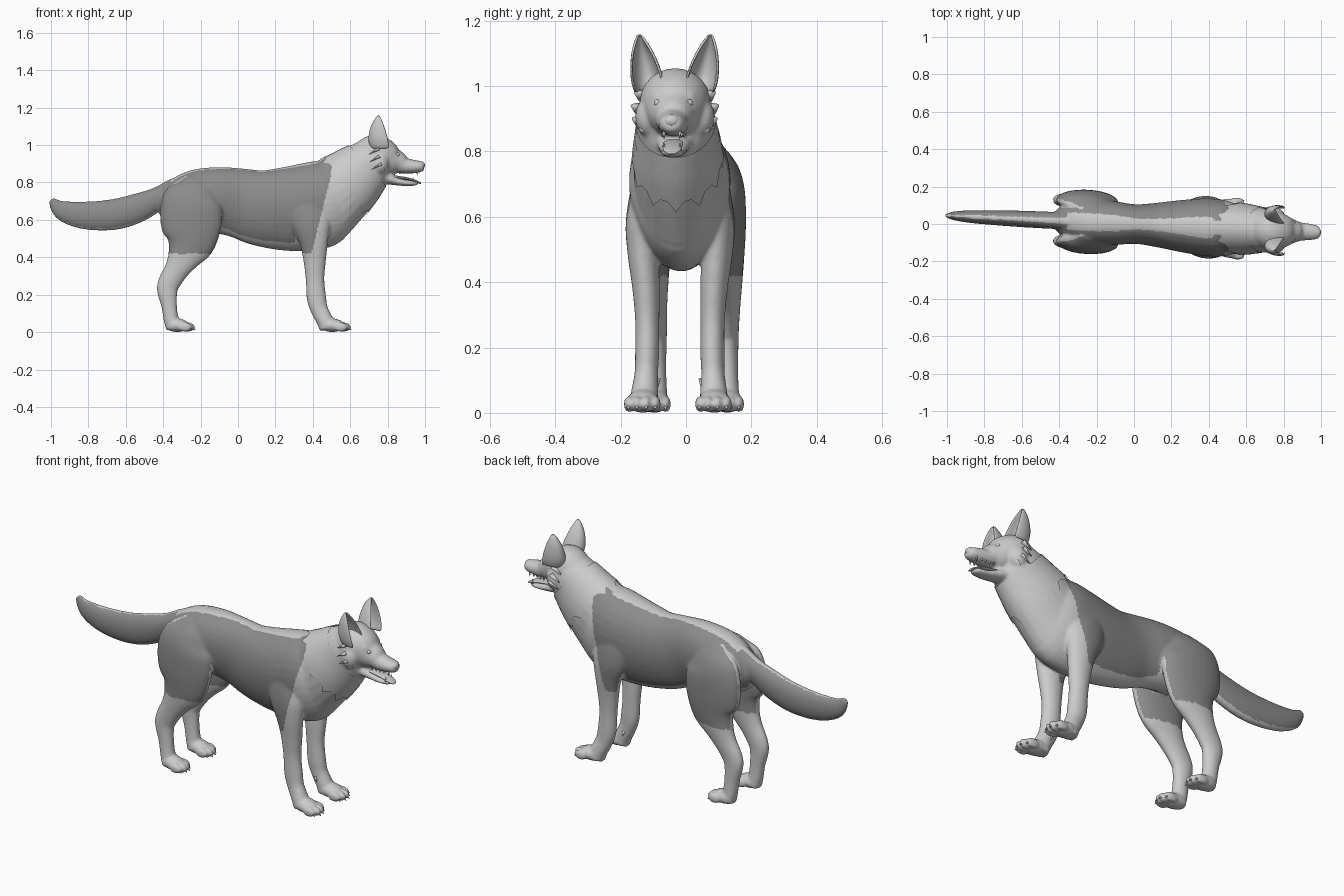
import bpy, bmesh
from math import sin, cos, pi, radians
from mathutils import Vector, Matrix

if "Cube" in bpy.data.objects:
    bpy.data.objects.remove(bpy.data.objects["Cube"])


def spline(rows, steps):
    """Catmull-Rom interpolation of (x, y, z, half_width, half_depth) rows."""
    out = []
    for i in range(len(rows) - 1):
        p = [rows[max(i - 1, 0)], rows[i], rows[i + 1], rows[min(i + 2, len(rows) - 1)]]
        for s in range(steps):
            t = s / steps
            out.append([0.5 * (2 * b + (c - a) * t + (2 * a - 5 * b + 4 * c - d) * t * t
                               + (3 * b - a - 3 * c + d) * t ** 3) for a, b, c, d in zip(*p)])
    return out + [list(rows[-1])]


def rings(rows, seg=24, steps=4, egg=0.0, grow=0.0):
    """Cross-section rings square to the path in the side plane."""
    rows = spline(rows, steps)
    out = []
    for i, (x, y, z, a, b) in enumerate(rows):
        p, q = rows[max(i - 1, 0)], rows[min(i + 1, len(rows) - 1)]
        t = Vector((q[0] - p[0], 0, q[2] - p[2])).normalized()
        n = Vector((-t.z, 0, t.x))
        ring = []
        for j in range(seg):
            c, s = cos(2 * pi * j / seg), sin(2 * pi * j / seg)
            ring.append(Vector((x, y + (a + grow) * c * (1 + egg * s), z)) + n * (b + grow) * s)
        out.append(ring)
    return out


def skin(bm, rgs, caps=True):
    vs = [[bm.verts.new(p) for p in r] for r in rgs]
    n = len(vs[0])
    for r, q in zip(vs, vs[1:]):
        for j in range(n):
            bm.faces.new((r[j], r[(j + 1) % n], q[(j + 1) % n], q[j]))
    if caps:
        bm.faces.new(vs[0][::-1])
        bm.faces.new(vs[-1])


def ball(bm, loc, size):
    bmesh.ops.create_uvsphere(bm, u_segments=20, v_segments=12, radius=1,
                              matrix=Matrix.Translation(loc) @ Matrix.Diagonal((*size, 1)))


def spike(bm, loc, direction, radius, length, flat=1.0):
    rot = Vector(direction).to_track_quat('Z', 'Y').to_matrix().to_4x4()
    bmesh.ops.create_cone(bm, cap_ends=True, segments=10, radius1=radius, radius2=0.0005, depth=length,
                          matrix=Matrix.Translation(loc) @ rot @ Matrix.Diagonal((1, flat, 1, 1)))


def finish(bm, name):
    bmesh.ops.recalc_face_normals(bm, faces=bm.faces)
    for v in bm.verts:                      # the dog stands slightly turned
        v.co.y -= 0.045 * v.co.x
    me = bpy.data.meshes.new(name)
    bm.to_mesh(me)
    bm.free()
    for f in me.polygons:
        f.use_smooth = True
    ob = bpy.data.objects.new(name, me)
    bpy.context.collection.objects.link(ob)
    return ob


# Torso: x, top, bottom, half width
torso = [(-.42, .74, .62, .05), (-.36, .80, .57, .095), (-.25, .862, .54, .12), (-.12, .882, .53, .118),
         (0, .877, .505, .105), (.12, .868, .46, .118), (.25, .882, .435, .138), (.38, .905, .435, .152),
         (.48, .92, .465, .15), (.57, .89, .525, .12), (.63, .80, .60, .08)]
neck = [(.45, 0, .69, .14, .22), (.58, 0, .79, .135, .185), (.665, 0, .865, .12, .155),
        (.715, 0, .91, .113, .132), (.75, 0, .935, .10, .11)]
skull = [(.66, 0, .945, .08, .08), (.72, 0, .952, .107, .103), (.77, 0, .942, .102, .098),
         (.82, 0, .917, .08, .079), (.86, 0, .904, .06, .06), (.89, 0, .89, .05, .045),
         (.94, 0, .885, .044, .036), (.98, 0, .885, .036, .029), (.995, 0, .885, .022, .02)]
jaw = [(.75, 0, .84, .065, .045), (.83, 0, .812, .046, .026), (.89, 0, .798, .038, .017),
       (.94, 0, .796, .032, .014), (.962, 0, .80, .018, .010)]
tail = [(-.26, 0, .80, .05, .05), (-.34, 0, .765, .05, .058), (-.42, 0, .72, .046, .06),
        (-.52, 0, .67, .045, .077), (-.64, 0, .633, .043, .083), (-.76, 0, .622, .039, .079),
        (-.87, 0, .630, .034, .068), (-.95, 0, .657, .025, .05), (-1.0, 0, .708, .01, .018)]
front_leg = [(.35, .085, .76, .035, .08), (.37, .10, .69, .05, .11), (.39, .112, .58, .055, .105),
             (.405, .112, .48, .048, .077), (.41, .104, .38, .042, .06), (.412, .10, .28, .037, .05),
             (.42, .10, .18, .037, .052), (.435, .102, .12, .036, .047), (.465, .106, .06, .042, .045),
             (.48, .107, .02, .045, .045)]
hind_leg = [(-.23, .07, .83, .02, .05), (-.235, .088, .77, .05, .12), (-.25, .107, .69, .06, .16),
            (-.25, .112, .58, .06, .165), (-.255, .113, .48, .054, .135), (-.293, .113, .395, .046, .088),
            (-.33, .112, .33, .04, .066), (-.368, .11, .265, .036, .06), (-.378, .11, .22, .034, .055),
            (-.368, .11, .14, .033, .042), (-.358, .11, .07, .036, .04), (-.345, .11, .02, .042, .04)]

# Body, head, tail, legs and paws fused into one smooth skin
bm = bmesh.new()
skin(bm, rings([(x, 0, (t + b) / 2, w, (t - b) / 2) for x, t, b, w in torso], 32, egg=.12))
for part in (neck, skull, jaw, tail):
    skin(bm, rings(part))
paws = [(.505, .109, 1.0), (-.325, .112, .93)]
for s in (1, -1):
    for leg in (front_leg, hind_leg):
        skin(bm, rings([(x, y * s, z, a, b) for x, y, z, a, b in leg]))
    for px, py, k in paws:
        ball(bm, (px, py * s, .036), (.065, .05 * k, .036))
        for i, o in enumerate((-.041, -.014, .014, .041)):
            fx = px + (.062 if i in (1, 2) else .045) * k
            ball(bm, (fx, (py + o * k) * s, .027), (.038, .0155, .026))
    # brow and cheek volumes
    ball(bm, (.825, .045 * s, .968), (.025, .025, .016))
    ball(bm, (.755, .08 * s, .905), (.05, .042, .06))
raw = finish(bm, "body_parts")
m = raw.modifiers.new("fuse", 'REMESH')
m.mode = 'VOXEL'
m.voxel_size = 0.0075
m.use_smooth_shade = True
m = raw.modifiers.new("soften", 'SMOOTH')
m.factor = 0.5
m.iterations = 6
fused = bpy.data.meshes.new_from_object(raw.evaluated_get(bpy.context.evaluated_depsgraph_get()))
bpy.data.objects.remove(raw)
body = bpy.data.objects.new("body", fused)
bpy.context.collection.objects.link(body)

# Darker coat on the flanks, thighs and sides of the tail
dark = bpy.data.materials.new("dark_coat")
dark.diffuse_color = (.26, .26, .26, 1)
dark.use_nodes = True
dark.node_tree.nodes["Principled BSDF"].inputs["Base Color"].default_value = dark.diffuse_color
fused.materials.clear()
fused.materials.append(None)
fused.materials.append(dark)
for f in fused.polygons:
    c, n = f.center, f.normal
    if c.x < .5 - .25 * (.85 - c.z) and c.z > .42 and abs(n.y) > .4 and n.z > -.6:
        f.material_index = 1

# Ears: cupped shells opening forward
bm = bmesh.new()
widths = (.044, .048, .046, .040, .032, .020, .003)
for s in (1, -1):
    grid = []
    for i, w in enumerate(widths):
        t = i / (len(widths) - 1)
        cx, cy, cz = .785 - .03 * t, .076 + .033 * t, .98 + .179 * t
        grid.append([bm.verts.new((cx - 1.65 * w * cos(radians(g)), (cy + w * sin(radians(g))) * s, cz))
                     for g in range(-110, 111, 20)])
    for r, q in zip(grid, grid[1:]):
        for j in range(len(r) - 1):
            bm.faces.new((r[j], r[j + 1], q[j + 1], q[j]))
ears = finish(bm, "ears")
m = ears.modifiers.new("thickness", 'SOLIDIFY')
m.thickness = .008
m.offset = 0
m = ears.modifiers.new("round", 'SUBSURF')
m.levels = m.render_levels = 1

# Fur collars: jagged shells lying over the neck
bm = bmesh.new()
for lo, hi, grow in ((4, 8, .004), (7, 11, .005)):
    shell = rings(neck, 36, 4, grow=grow)[lo:hi]
    for j in range(0, 36, 3):
        shell[0][j] += shell[0][j] - shell[1][j]
    skin(bm, shell, caps=False)
finish(bm, "neck_fur")

# Cheek fur tufts
bm = bmesh.new()
for s in (1, -1):
    for x, y, z in ((.725, .106, .965), (.73, .116, .925), (.74, .112, .885), (.755, .09, .855)):
        spike(bm, (x, y * s, z), (-.85, .12 * s, -.5), .024, .06, .4)
finish(bm, "cheek_fur")

# Eyes
bm = bmesh.new()
for s in (1, -1):
    ball(bm, (.85, .046 * s, .948), (.014, .014, .012))
finish(bm, "eyes")

# Nose
bm = bmesh.new()
ball(bm, (.979, 0, .893), (.021, .026, .02))
finish(bm, "nose")

# Tongue
bm = bmesh.new()
skin(bm, rings([(.80, 0, .832, .026, .008), (.86, 0, .827, .03, .008), (.92, 0, .817, .03, .007),
                (.96, 0, .803, .026, .006), (.978, 0, .794, .012, .004)]))
finish(bm, "tongue")

# Teeth
bm = bmesh.new()
for s in (1, -1):
    spike(bm, (.958, .024 * s, .85), (0, 0, -1), .006, .028)
    spike(bm, (.94, .024 * s, .815), (0, 0, 1), .005, .024)
    for i in range(4):
        spike(bm, (.93 - .022 * i, (.028 + .002 * i) * s, .85), (0, 0, -1), .006, .012)
finish(bm, "teeth")

# Claws
bm = bmesh.new()
for s in (1, -1):
    for px, py, k in paws:
        for i, o in enumerate((-.041, -.014, .014, .041)):
            fx = px + (.062 if i in (1, 2) else .045) * k + .032
            spike(bm, (fx, (py + o * k) * s, .016), (1, 0, -.7), .008, .02)
    spike(bm, (.44, .066 * s, .09), (.4, 0, -1), .008, .03)
finish(bm, "claws")
